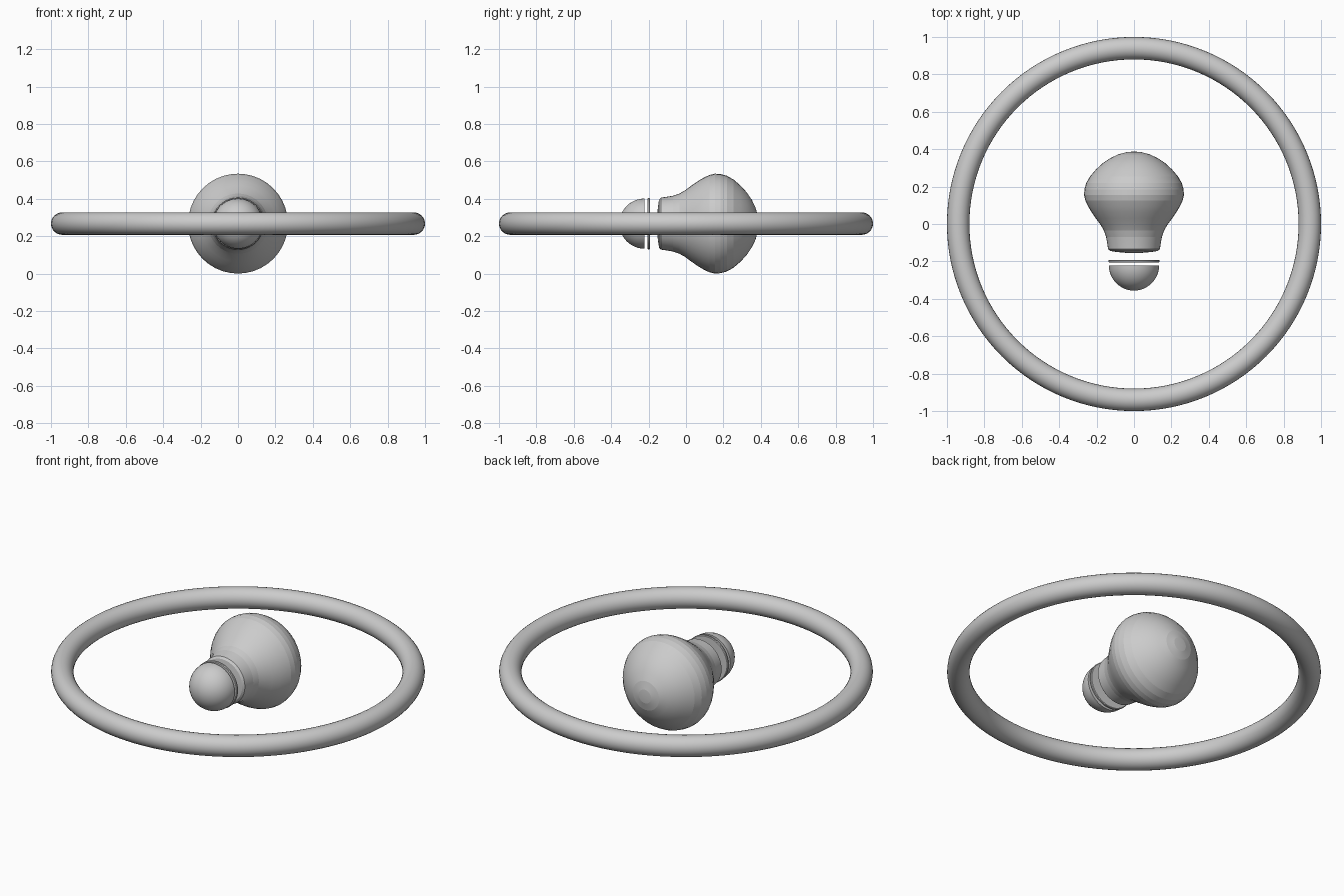
import bpy, bmesh, math

if "Cube" in bpy.data.objects:
    bpy.data.objects.remove(bpy.data.objects["Cube"])

CENTRE_Z = 0.267


def lathe(name, profile, segments, smooth_angle):
    """Spin (y, radius) points around the lengthwise y axis."""
    bm = bmesh.new()
    verts = [bm.verts.new((r, y, 0)) for y, r in profile]
    edges = [bm.edges.new(pair) for pair in zip(verts, verts[1:])]
    bmesh.ops.spin(bm, geom=verts + edges, cent=(0, 0, 0), axis=(0, 1, 0),
                   angle=math.tau, steps=segments, use_duplicate=False)
    bmesh.ops.remove_doubles(bm, verts=bm.verts, dist=0.0002)
    bmesh.ops.recalc_face_normals(bm, faces=bm.faces)
    mesh = bpy.data.meshes.new(name)
    bm.to_mesh(mesh)
    bm.free()
    obj = bpy.data.objects.new(name, mesh)
    bpy.context.collection.objects.link(obj)
    obj.location.z = CENTRE_Z
    bpy.ops.object.select_all(action='DESELECT')
    obj.select_set(True)
    bpy.context.view_layer.objects.active = obj
    bpy.ops.object.shade_smooth_by_angle(angle=math.radians(smooth_angle))
    return obj


# Surrounding ring
bpy.ops.mesh.primitive_torus_add(major_radius=0.94, minor_radius=0.06,
                                 major_segments=128, minor_segments=24,
                                 location=(0, 0, CENTRE_Z))
ring = bpy.context.object
ring.name = "outer_ring"
bpy.ops.object.shade_smooth_by_angle(angle=math.radians(30))

# Glass bulb with its rounded neck end
lathe("bulb_glass", [
    (0.388, 0), (0.384, 0.04), (0.372, 0.085), (0.352, 0.127), (0.325, 0.167),
    (0.292, 0.203), (0.255, 0.235), (0.218, 0.256), (0.185, 0.265), (0.155, 0.267),
    (0.125, 0.260), (0.095, 0.246), (0.065, 0.228), (0.03, 0.204), (-0.005, 0.178),
    (-0.035, 0.161), (-0.07, 0.149), (-0.105, 0.143), (-0.134, 0.139),
    (-0.144, 0.128), (-0.150, 0.09), (-0.154, 0.045), (-0.155, 0)], 40, 9)

# Thin contact disc
lathe("base_disc", [
    (-0.192, 0), (-0.192, 0.133), (-0.195, 0.137), (-0.203, 0.137),
    (-0.206, 0.133), (-0.206, 0)], 48, 30)

# Half-round cap
cap = [(-0.222, 0), (-0.222, 0.134)]
cap += [(-0.222 - 0.134 * math.sin(a), 0.134 * math.cos(a))
        for a in (math.pi / 2 * i / 12 for i in range(1, 13))]
lathe("base_cap", cap, 48, 30)
